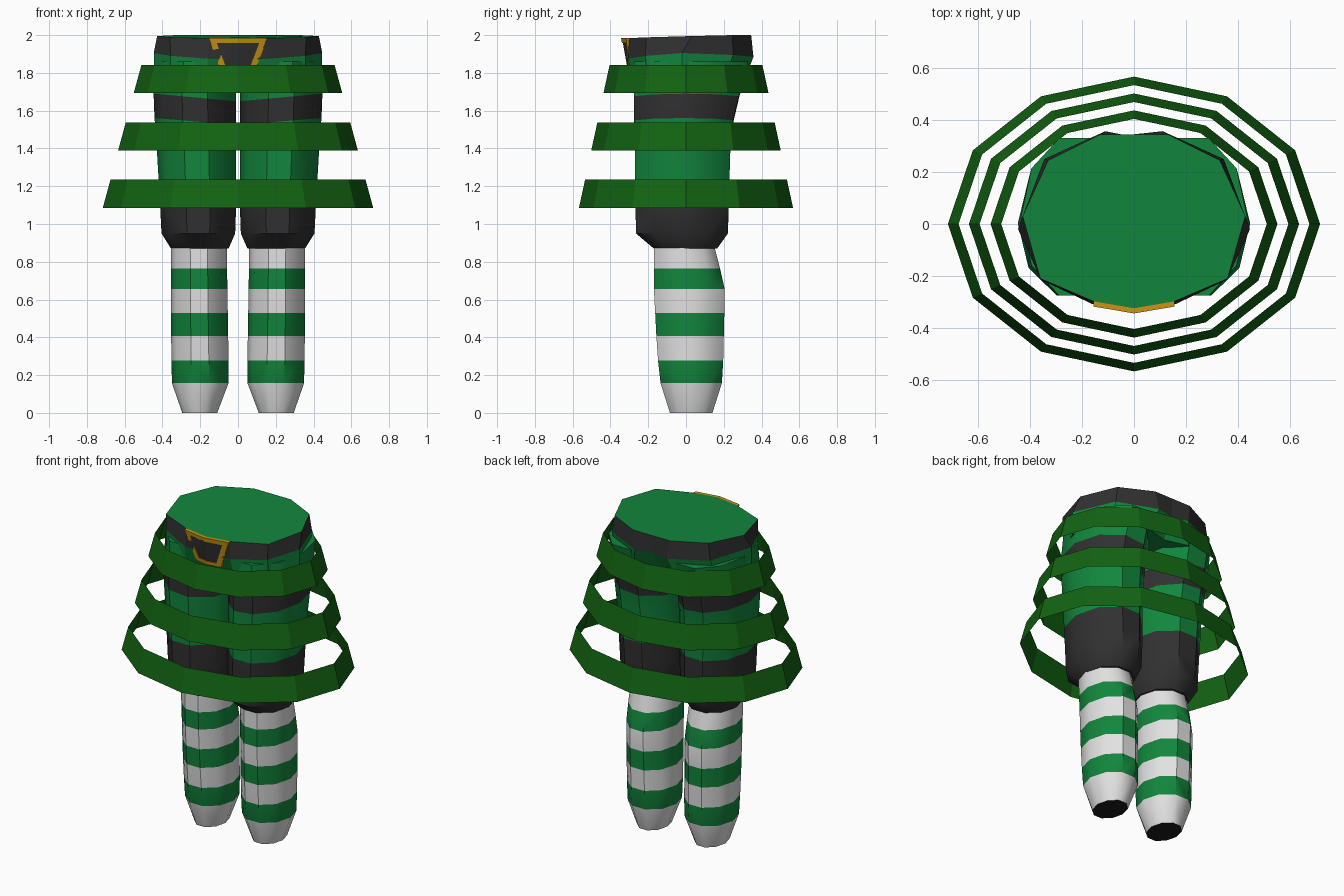
import bpy, bmesh, math

if "Cube" in bpy.data.objects:
    bpy.data.objects.remove(bpy.data.objects["Cube"])


def mat(name, r, g, b):
    m = bpy.data.materials.new(name)
    m.diffuse_color = (r, g, b, 1)
    m.use_nodes = True
    m.node_tree.nodes["Principled BSDF"].inputs["Base Color"].default_value = m.diffuse_color
    return m


GREEN = mat("cloth green", 0.006, 0.24, 0.046)
HOOP = mat("dark hoop green", 0.006, 0.125, 0.006)
DARK = mat("charcoal", 0.03, 0.03, 0.031)
WHITE = mat("sock white", 0.76, 0.76, 0.76)
GOLD = mat("buckle gold", 0.6, 0.3, 0.008)
BLACK = mat("sole black", 0.01, 0.01, 0.01)


def finish(bm, name, mats, smooth=0, recalc=True):
    if recalc:
        bmesh.ops.recalc_face_normals(bm, faces=bm.faces)
    me = bpy.data.meshes.new(name)
    bm.to_mesh(me)
    bm.free()
    for m in mats:
        me.materials.append(m)
    ob = bpy.data.objects.new(name, me)
    bpy.context.collection.objects.link(ob)
    if smooth:
        bpy.ops.object.select_all(action='DESELECT')
        ob.select_set(True)
        bpy.context.view_layer.objects.active = ob
        bpy.ops.object.shade_smooth_by_angle(angle=math.radians(smooth))
    return ob


def loft(name, rings, idx, mats, bottom=None, top=None, smooth=0):
    """Skin rings from low to high; idx colours each band, bottom/top colour the caps."""
    bm = bmesh.new()
    vs = [[bm.verts.new(p) for p in r] for r in rings]
    n = len(vs[0])
    for a, b, k in zip(vs, vs[1:], idx):
        for i in range(n):
            j = (i + 1) % n
            bm.faces.new((a[i], a[j], b[j], b[i])).material_index = k
    if bottom is not None:
        bm.faces.new(vs[0][::-1]).material_index = bottom
    if top is not None:
        bm.faces.new(vs[-1]).material_index = top
    return finish(bm, name, mats, smooth, recalc=bottom is not None)


def oval(z, x0, x1, y0, y1, tilt=0, side=1, n=10):
    """Oval section fitted to its bounds, raised towards the outside by tilt."""
    pts = []
    for i in range(n):
        a = 2 * math.pi * i / n
        c, s = math.cos(a), math.sin(a) / math.sin(math.radians(72))
        pts.append((side * ((x0 + x1) / 2 + c * (x1 - x0) / 2),
                    (y0 + y1) / 2 + s * (y1 - y0) / 2, z + tilt * c))
    return pts


# Striped socks: z, x range, y range
SOCK = [(0.0, .11, .295, -.085, .14), (.158, .05, .35, -.135, .19),
        (.278, .05, .352, -.148, .197), (.408, .052, .354, -.157, .2),
        (.528, .054, .355, -.163, .203), (.655, .056, .355, -.17, .205),
        (.765, .058, .355, -.17, .18), (.92, .06, .355, -.17, .14)]
# Trouser legs: same, plus tilt of the stripe edges
LEG = [(.87, .05, .355, -.17, .165), (.95, .015, .405, -.265, .222),
       (1.09, .01, .412, -.267, .226), (1.23, .01, .42, -.269, .23),
       (1.4, .01, .43, -.271, .235), (1.543, .01, .442, -.274, .25, .018),
       (1.67, .01, .447, -.276, .28, .02), (1.86, .01, .435, -.275, .33)]
for side, label in ((1, "left"), (-1, "right")):
    loft(label + "_sock", [oval(*r, side=side) for r in SOCK],
         [0, 1, 0, 1, 0, 1, 0], [WHITE, GREEN, BLACK], 2, 0, 40)
    loft(label + "_trouser_leg", [oval(*r, side=side) for r in LEG],
         [0, 0, 0, 1, 1, 0, 1], [DARK, GREEN], 0, 1, 40)


def mirrored(half):
    """Close a half outline, front centre to back centre, across x = 0."""
    return half + [(-x, y, z) for x, y, z in half[-2:0:-1]]


# Hips with waistband
hips = [
    [(0, -.25, 1.76), (.17, -.28, 1.76), (.36, -.2, 1.76), (.445, -.02, 1.76),
     (.36, .2, 1.76), (.15, .31, 1.76), (0, .27, 1.76)],
    [(0, -.305, 1.87), (.16, -.308, 1.875), (.357, -.215, 1.89), (.446, -.02, 1.905),
     (.345, .25, 1.895), (.11, .357, 1.885), (0, .335, 1.885)],
    [(0, -.335, 1.982), (.15, -.3, 1.984), (.36, -.21, 1.988), (.428, .03, 1.995),
     (.33, .245, 2), (.13, .345, 2), (0, .345, 2)]]
loft("hips", [mirrored(h) for h in hips], [0, 1], [GREEN, DARK], 0, 0)


# Bent tapered buckle: gold frame around a dark plate
def buckle_pt(x, z, out):
    return (x, -.344 + .17 * abs(x) + (1.985 - z) * .18 - out, z)


def buckle_loop(wt, wb, zt, zb, out):
    return [buckle_pt(x, z, out) for x, z in
            ((-wt, zt), (0, zt), (wt, zt), (wb, zb), (0, zb), (-wb, zb))]


outer, inner = (.155, .087, 1.985, 1.80), (.112, .062, 1.958, 1.825)
loft("buckle_frame",
     [buckle_loop(*outer, -.02), buckle_loop(*outer, 0),
      buckle_loop(*inner, 0), buckle_loop(*inner, -.02)], [0, 0, 0], [GOLD])
bm = bmesh.new()
p = [bm.verts.new(v) for v in buckle_loop(.115, .065, 1.96, 1.82, -.005)]
bm.faces.new((p[0], p[5], p[4], p[1]))
bm.faces.new((p[1], p[4], p[3], p[2]))
finish(bm, "buckle_plate", [DARK], recalc=False)

# Three flared open skirt hoops: bottom z, bottom radii
for name, z, rx, ry in (("lower_hoop", 1.085, .716, .567),
                        ("middle_hoop", 1.388, .635, .502),
                        ("upper_hoop", 1.693, .552, .437)):
    rings = [[((rx - d) * math.cos(math.pi * i / 6), (ry - d * .8) * math.sin(math.pi * i / 6), z + h)
              for i in range(12)] for d, h in ((0, 0), (.041, .15))]
    loft(name, rings, [0], [HOOP])
